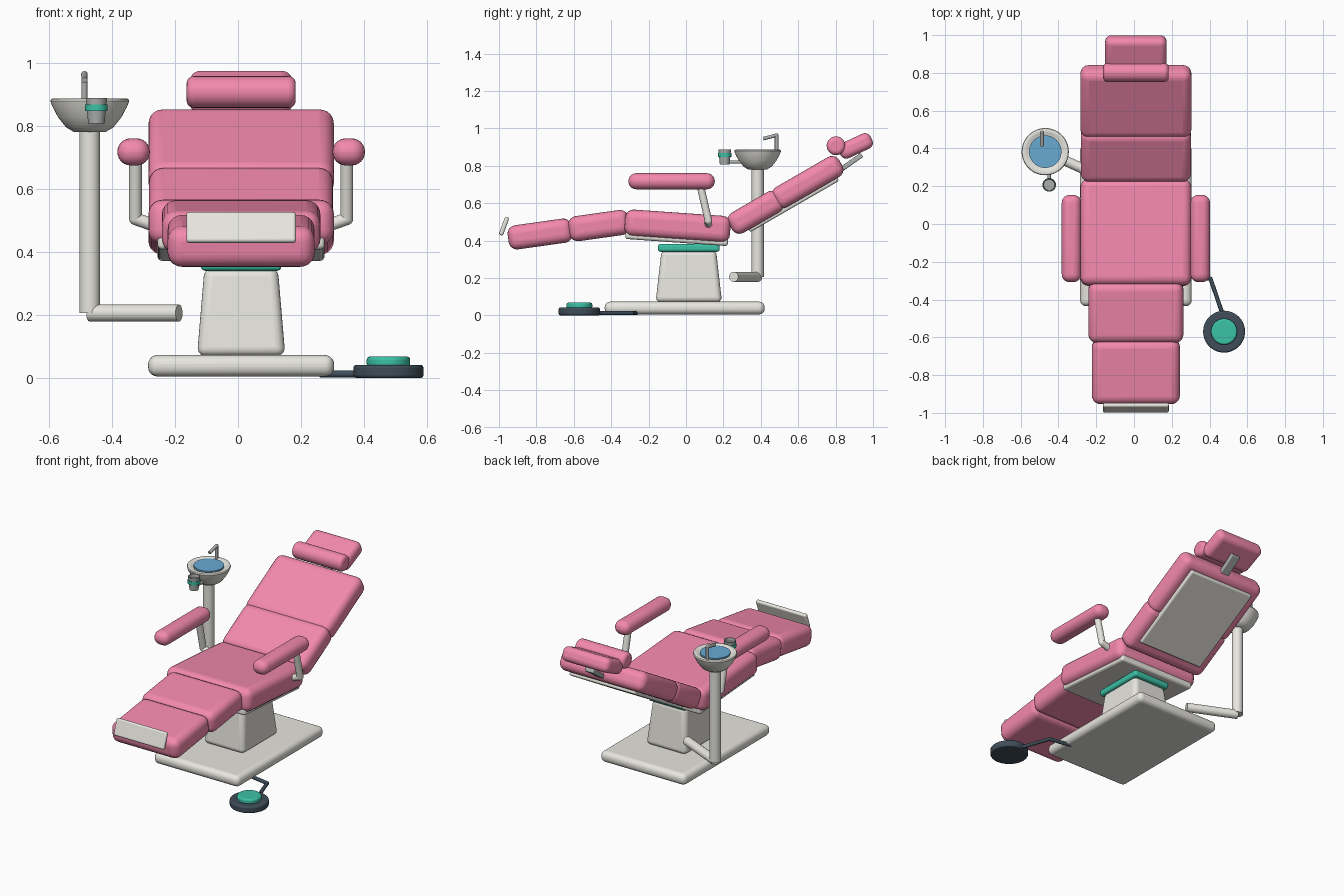
import bpy, bmesh
from math import radians
from mathutils import Vector

if "Cube" in bpy.data.objects:
    bpy.data.objects.remove(bpy.data.objects["Cube"])

CX = 0.01  # chair centre line


def mat(name, r, g, b):
    m = bpy.data.materials.new(name)
    m.diffuse_color = (r, g, b, 1)
    m.use_nodes = True
    m.node_tree.nodes["Principled BSDF"].inputs["Base Color"].default_value = m.diffuse_color
    return m


PINK = mat("pink_vinyl", 0.90, 0.25, 0.42)
WHITE = mat("warm_white", 0.80, 0.79, 0.74)
TEAL = mat("teal", 0.045, 0.54, 0.38)
DARK = mat("dark_rubber", 0.05, 0.075, 0.10)
BLUE = mat("water_blue", 0.14, 0.40, 0.65)
STEEL = mat("steel", 0.42, 0.43, 0.43)


def finish(name, bm, material, bevel=0, segs=4):
    bmesh.ops.recalc_face_normals(bm, faces=bm.faces)
    me = bpy.data.meshes.new(name)
    bm.to_mesh(me)
    bm.free()
    ob = bpy.data.objects.new(name, me)
    bpy.context.collection.objects.link(ob)
    me.materials.append(material)
    if bevel:
        b = ob.modifiers.new("bevel", 'BEVEL')
        b.width, b.segments, b.limit_method = bevel, segs, 'ANGLE'
        b.angle_limit = radians(40)
    bpy.ops.object.select_all(action='DESELECT')
    ob.select_set(True)
    bpy.context.view_layer.objects.active = ob
    bpy.ops.object.shade_smooth_by_angle(angle=radians(40))
    return ob


def box(name, loc, size, material, bevel=0.04, tilt=0, taper=(1, 1), segs=5):
    """Rounded box, tilted about x; taper scales the top face."""
    bm = bmesh.new()
    bmesh.ops.create_cube(bm, size=1)
    for v in bm.verts:
        k = taper if v.co.z > 0 else (1, 1)
        v.co = Vector((v.co.x * size[0] * k[0], v.co.y * size[1] * k[1], v.co.z * size[2]))
    ob = finish(name, bm, material, bevel, segs)
    ob.location = loc
    ob.rotation_euler.x = radians(tilt)
    return ob


def rod(name, a, b, r, material, bevel=0, r2=None, sides=32):
    """Cylinder or cone from point a to point b."""
    a, b = Vector(a), Vector(b)
    bm = bmesh.new()
    bmesh.ops.create_cone(bm, cap_ends=True, segments=sides, radius1=r,
                          radius2=r if r2 is None else r2, depth=(b - a).length)
    ob = finish(name, bm, material, bevel)
    ob.location = (a + b) / 2
    ob.rotation_mode = 'QUATERNION'
    ob.rotation_quaternion = (b - a).to_track_quat('Z', 'Y')
    return ob


def ball(name, loc, r, material):
    bm = bmesh.new()
    bmesh.ops.create_uvsphere(bm, u_segments=24, v_segments=12, radius=r)
    finish(name, bm, material).location = loc


def lathe(name, loc, profile, material, sides=48):
    bm = bmesh.new()
    vs = [bm.verts.new((r, 0, z)) for r, z in profile]
    es = [bm.edges.new(p) for p in zip(vs, vs[1:])]
    bmesh.ops.spin(bm, geom=vs + es, axis=(0, 0, 1), cent=(0, 0, 0),
                   angle=radians(360), steps=sides)
    bmesh.ops.remove_doubles(bm, verts=bm.verts, dist=1e-5)
    finish(name, bm, material).location = loc


# Base, pedestal and collar
box("base_plate", (CX, -0.007, 0.039), (0.59, 0.855, 0.068), WHITE, 0.03)
box("pedestal", (CX, 0.015, 0.21), (0.28, 0.355, 0.28), WHITE, 0.028, taper=(0.83, 0.82))
box("collar", (CX, 0.015, 0.361), (0.255, 0.33, 0.042), TEAL, 0.014)

# Cushions: name, y, z, width, length, thickness, tilt
for n, y, z, w, l, t, a in [
        ("seat", -0.045, 0.478, 0.588, 0.565, 0.142, -4),
        ("thigh_cushion", -0.465, 0.48, 0.503, 0.325, 0.135, 8),
        ("calf_cushion", -0.78, 0.435, 0.466, 0.345, 0.13, 8),
        ("lower_back", 0.372, 0.551, 0.583, 0.31, 0.125, 30),
        ("upper_back", 0.65, 0.713, 0.588, 0.41, 0.122, 30),
        ("head_pillow", 0.907, 0.906, 0.325, 0.187, 0.088, 25)]:
    box(n, (CX, y, z), (w, l, t), PINK, min(0.045, t * 0.38), a)
rod("neck_roll", (-0.163, 0.802, 0.907), (0.183, 0.802, 0.907), 0.05, PINK, 0.022)

# Shells, foot plate and headrest strut
box("seat_pan", (CX, -0.05, 0.412), (0.53, 0.55, 0.045), WHITE, 0.015, -4)
box("back_shell", (CX, 0.572, 0.597), (0.46, 0.55, 0.035), WHITE, 0.012, 30)
box("foot_plate", (CX, -0.973, 0.477), (0.348, 0.024, 0.102), WHITE, 0.01, -20)
box("headrest_strut", (CX, 0.85, 0.795), (0.06, 0.22, 0.026), STEEL, 0.006, 35)

# Armrests, mirrored about the centre line
for side, s in (("left", -1), ("right", 1)):
    x = CX + s * 0.341
    xp = CX + s * 0.335
    box(side + "_armrest", (x, -0.077, 0.717), (0.103, 0.462, 0.086), PINK, 0.042, segs=6)
    rod(side + "_arm_post", (xp, 0.075, 0.70), (xp, 0.12, 0.505), 0.02, WHITE)
    ball(side + "_arm_joint", (xp, 0.12, 0.505), 0.02, WHITE)
    rod(side + "_arm_bracket", (xp, 0.12, 0.505), (CX + s * 0.25, 0.12, 0.475), 0.02, WHITE)

# Basin stand
bx, by = -0.47, 0.383
rod("basin_arm", (bx, by, 0.206), (-0.187, 0.255, 0.206), 0.027, WHITE)
rod("basin_column", (bx, by, 0.206), (bx, by, 0.80), 0.033, WHITE)
lathe("basin", (bx, by, 0), [(0, 0.78), (0.05, 0.78), (0.075, 0.795), (0.1, 0.826),
      (0.118, 0.86), (0.125, 0.878), (0.122, 0.885), (0.112, 0.887), (0.1, 0.885),
      (0.085, 0.876), (0, 0.876)], WHITE)
rod("water", (bx, by, 0.874), (bx, by, 0.886), 0.086, BLUE, sides=48)

# Tap
tx, ty = -0.487, 0.484
rod("tap_riser", (tx, ty, 0.87), (tx, ty, 0.963), 0.0095, STEEL)
ball("tap_elbow", (tx, ty, 0.963), 0.0105, STEEL)
rod("tap_spout", (tx, ty, 0.963), (tx, 0.413, 0.945), 0.0095, STEEL)

# Cup, holder ring and holder arm
ux, uy = -0.449, 0.207
lathe("cup", (ux, uy, 0), [(0, 0.807), (0.026, 0.807), (0.034, 0.888), (0.031, 0.888),
      (0.029, 0.868), (0, 0.868)], STEEL, 32)
rod("cup_ring", (ux, uy, 0.846), (ux, uy, 0.867), 0.036, TEAL)
rod("cup_arm", (ux, uy, 0.82), (ux, 0.31, 0.82), 0.009, STEEL)

# Foot pedal and cable
px, py = 0.477, -0.57
rod("pedal_base", (px, py, 0), (px, py, 0.042), 0.111, DARK, 0.01, sides=48)
rod("pedal_button", (px, py, 0.036), (px, py, 0.068), 0.069, TEAL, 0.01, sides=48)
path = [(0.26, -0.265, 0.013), (0.405, -0.29, 0.013), (0.47, -0.48, 0.013)]
for i in range(2):
    rod(f"pedal_cable_{i + 1}", path[i], path[i + 1], 0.011, DARK, sides=16)
ball("pedal_cable_bend", path[1], 0.011, DARK)
